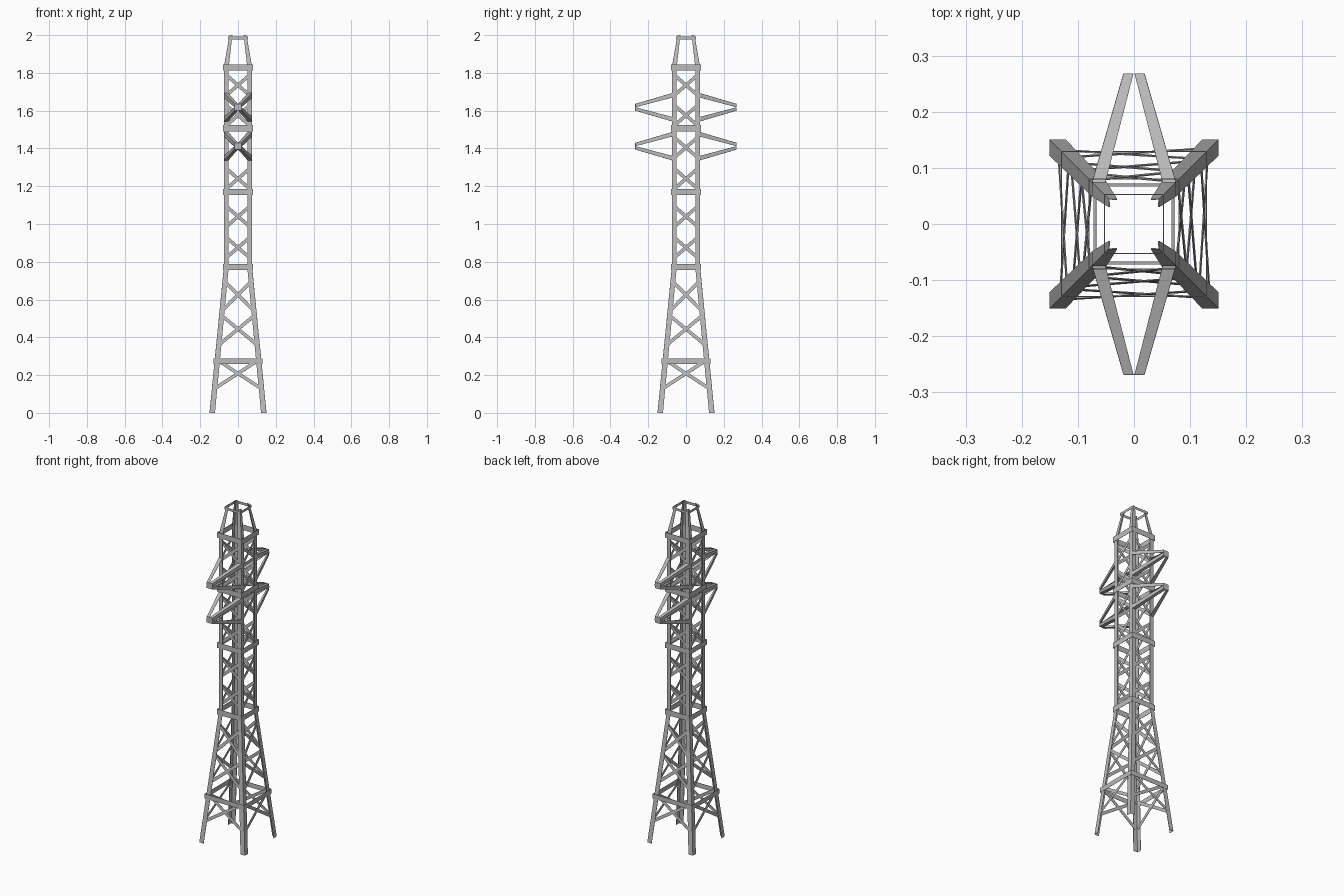
import bpy, bmesh
from mathutils import Vector, Matrix
from math import radians

cube = bpy.data.objects.get("Cube")
if cube:
    bpy.data.objects.remove(cube, do_unlink=True)

steel = bpy.data.materials.new("galvanised_grey")
steel.use_nodes = True
GREY = (0.5, 0.5, 0.5, 1)
steel.diffuse_color = GREY
steel.node_tree.nodes["Principled BSDF"].inputs["Base Color"].default_value = GREY

SHEET = 0.002
# Leg stations: height, outer half-width, flange width
STATIONS = [(0, 0.15, 0.028), (0.772, 0.074, 0.025), (1.83, 0.074, 0.025), (2.0, 0.044, 0.014)]


def outer(z):
    """Half-width of the tower at height z."""
    for (z0, r0, _), (z1, r1, _) in zip(STATIONS, STATIONS[1:]):
        if z <= z1:
            return r0 + (r1 - r0) * (z - z0) / (z1 - z0)
    return STATIONS[-1][1]


def sheet_object(name, quads):
    """Join flat quads into one thin sheet-metal object."""
    bm = bmesh.new()
    for quad in quads:
        bm.faces.new([bm.verts.new(p) for p in quad])
    bmesh.ops.remove_doubles(bm, verts=bm.verts, dist=1e-5)
    bmesh.ops.recalc_face_normals(bm, faces=bm.faces)
    mesh = bpy.data.meshes.new(name)
    bm.to_mesh(mesh)
    bm.free()
    mesh.materials.append(steel)
    ob = bpy.data.objects.new(name, mesh)
    bpy.context.collection.objects.link(ob)
    mod = ob.modifiers.new("thickness", "SOLIDIFY")
    mod.thickness = SHEET
    mod.offset = 0
    return ob


def angle_bar(corners, widths, dir_a, dir_b):
    """Quads of an L-section bar following its outer corner."""
    quads = []
    for i in range(len(corners) - 1):
        p, q = Vector(corners[i]), Vector(corners[i + 1])
        for d in (Vector(dir_a), Vector(dir_b)):
            quads.append([p, q, q + d * widths[i + 1], p + d * widths[i]])
    return quads


SIDES = ((1, "left"), (-1, "right"))
ENDS = ((1, "back"), (-1, "front"))

# Corner legs
for sx, side in SIDES:
    for sy, end in ENDS:
        corners = [(sx * r, sy * r, z) for z, r, w in STATIONS]
        widths = [w for z, r, w in STATIONS]
        sheet_object(f"{end}_{side}_leg", angle_bar(corners, widths, (-sx, 0, 0), (0, -sy, 0)))

TURNS = [Matrix.Rotation(radians(90 * k), 3, "Z") for k in range(4)]

# Horizontal band rings: centre height, band height
RINGS = [(0.273, 0.028), (0.772, 0.032), (1.17, 0.032), (1.507, 0.032), (1.828, 0.032), (1.985, 0.015)]
for i, (z, h) in enumerate(RINGS):
    r = outer(z) + 0.006
    lo, hi = z - h / 2, z + h / 2
    panel = [Vector((-r, -r, lo)), Vector((r, -r, lo)), Vector((r, -r, hi)), Vector((-r, -r, hi))]
    sheet_object(f"band_ring_{i + 1}", [[t @ p for p in panel] for t in TURNS])

# Cross braces on all four faces: lower and upper heights
BRACES = [(0.128, 0.28), (0.36, 0.515), (0.54, 0.695)]
BRACES += [(c - 0.053, c + 0.053) for c in (0.875, 1.04, 1.24, 1.405, 1.575, 1.735)]
WIDTH = 0.018


def on_face(u, z, inset):
    return Vector((u, -outer(z) + inset, z))


for i, (lo, hi) in enumerate(BRACES):
    quads = []
    for s, inset in ((1, 0.003), (-1, 0.006)):
        a = Vector((-s * (outer(lo) - 0.013), lo))
        b = Vector((s * (outer(hi) - 0.013), hi))
        n = (b - a).normalized().orthogonal() * WIDTH / 2
        strip = [on_face(p.x, p.y, inset) for p in (a + n, b + n, b - n, a - n)]
        quads += [[t @ p for p in strip] for t in TURNS]
    sheet_object(f"cross_brace_{i + 1}", quads)

# Cross-arms: four angle bars meeting at a capped tip
TIP_Y, TIP_X, TIP_Z = 0.268, 0.018, 0.017
ROOT, RISE = 0.074, 0.074
for level, zc in (("lower", 1.412), ("upper", 1.618)):
    for sy, end in ENDS:
        quads = []
        for sx in (1, -1):
            for sz in (1, -1):
                corners = [(sx * ROOT, sy * ROOT, zc + sz * RISE),
                           (sx * TIP_X, sy * TIP_Y, zc + sz * TIP_Z)]
                quads += angle_bar(corners, (0.023, TIP_Z), (-sx, 0, 0), (0, 0, -sz))
        quads.append([(x * TIP_X, sy * TIP_Y, zc + z * TIP_Z)
                      for x, z in ((-1, -1), (1, -1), (1, 1), (-1, 1))])
        sheet_object(f"{level}_{end}_arm", quads)
